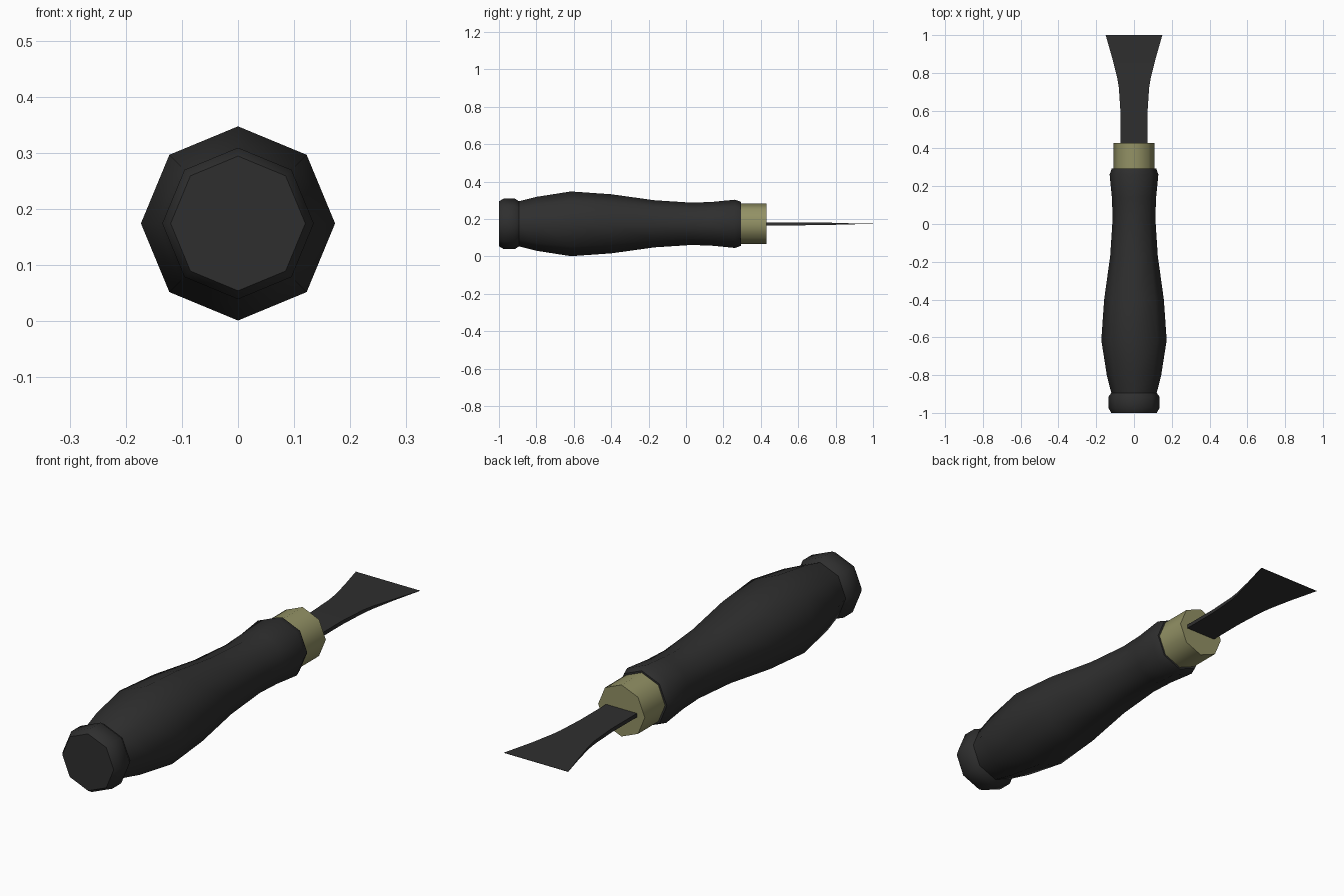
import bpy, bmesh, math

cube = bpy.data.objects.get("Cube")
if cube:
    bpy.data.objects.remove(cube, do_unlink=True)

AXIS_Z = 0.174
SIDES = 8


def material(name, color):
    m = bpy.data.materials.new(name)
    m.use_nodes = True
    m.diffuse_color = (*color, 1)
    m.node_tree.nodes["Principled BSDF"].inputs["Base Color"].default_value = (*color, 1)
    return m


def finish(name, bm, mat, angle):
    bmesh.ops.recalc_face_normals(bm, faces=bm.faces[:])
    mesh = bpy.data.meshes.new(name)
    bm.to_mesh(mesh)
    bm.free()
    mesh.materials.append(mat)
    obj = bpy.data.objects.new(name, mesh)
    obj.location.z = AXIS_Z
    bpy.context.collection.objects.link(obj)
    bpy.ops.object.select_all(action="DESELECT")
    obj.select_set(True)
    bpy.context.view_layer.objects.active = obj
    bpy.ops.object.shade_smooth_by_angle(angle=math.radians(angle))


def loft(name, rings, mat, angle):
    """Bridge matching rings of points and cap both ends."""
    bm = bmesh.new()
    loops = [[bm.verts.new(p) for p in ring] for ring in rings]
    for a, b in zip(loops, loops[1:]):
        for i in range(len(a)):
            j = (i + 1) % len(a)
            bm.faces.new((a[i], a[j], b[j], b[i]))
    bm.faces.new(loops[0])
    bm.faces.new(loops[-1])
    finish(name, bm, mat, angle)


def lathe(name, profile, mat):
    """Octagonal turning along y from (y, radius) pairs, with a corner on top."""
    turns = [math.tau * i / SIDES for i in range(SIDES)]
    rings = [[(r * math.sin(t), y, r * math.cos(t)) for t in turns] for y, r in profile]
    loft(name, rings, mat, 50)


black = material("black_grip", (0.028, 0.028, 0.028))
brass = material("dull_brass", (0.29, 0.285, 0.13))

# Turned handle and its end cap
lathe("end_cap", [(-1, 0.12), (-0.975, 0.135), (-0.915, 0.135), (-0.89, 0.118)], black)
lathe("handle", [(-0.895, 0.12), (-0.80, 0.144), (-0.615, 0.173), (-0.40, 0.158),
                 (-0.17, 0.126), (0.03, 0.113), (0.14, 0.117), (0.262, 0.129),
                 (0.295, 0.117)], black)

# Metal collar
lathe("ferrule", [(0.28, 0.109), (0.43, 0.109)], brass)

# Flared blade: (y, half width, half thickness)
sections = [(0.42, 0.072, 0.008), (0.60, 0.072, 0.008), (0.72, 0.08, 0.007),
            (0.77, 0.088, 0.006), (0.87, 0.113, 0.003), (1.0, 0.15, 0.0005)]
loft("blade", [[(-w, y, -t), (w, y, -t), (w, y, t), (-w, y, t)] for y, w, t in sections],
     black, 30)
